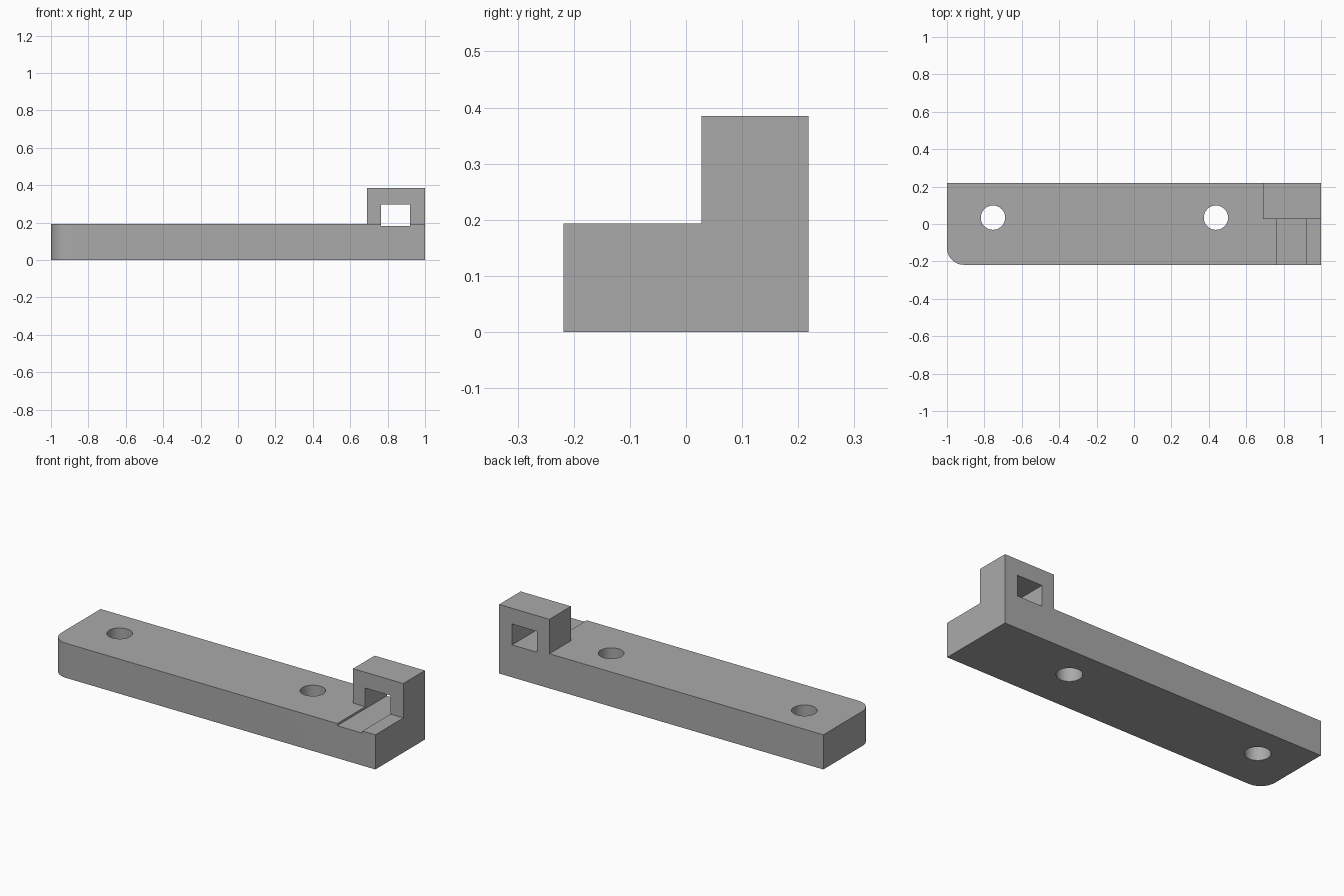
import bpy
import bmesh
from math import radians, sin, cos

default = bpy.data.objects.get("Cube")
if default:
    bpy.data.objects.remove(default, do_unlink=True)

HALF_X, HALF_Y = 1.0, 0.218
BAR_TOP, POST_TOP = 0.193, 0.385
CORNER = 0.09

grey = bpy.data.materials.new("plain grey")
grey.use_nodes = True
colour = (0.4, 0.4, 0.4, 1)
grey.diffuse_color = colour
grey.node_tree.nodes["Principled BSDF"].inputs["Base Color"].default_value = colour


def prism(name, outline, z0, z1):
    """Extrude a flat outline from z0 up to z1."""
    bm = bmesh.new()
    face = bm.faces.new([bm.verts.new((x, y, z0)) for x, y in outline])
    top = bmesh.ops.extrude_face_region(bm, geom=[face])["geom"]
    verts = [v for v in top if isinstance(v, bmesh.types.BMVert)]
    bmesh.ops.translate(bm, verts=verts, vec=(0, 0, z1 - z0))
    bmesh.ops.recalc_face_normals(bm, faces=bm.faces)
    mesh = bpy.data.meshes.new(name)
    bm.to_mesh(mesh)
    bm.free()
    mesh.materials.append(grey)
    obj = bpy.data.objects.new(name, mesh)
    bpy.context.collection.objects.link(obj)
    return obj


def rectangle(x0, x1, y0, y1):
    return [(x0, y0), (x1, y0), (x1, y1), (x0, y1)]


def arc(cx, cy, radius, start, end, steps):
    angles = [radians(start + (end - start) * i / steps) for i in range(steps + 1)]
    return [(cx + radius * cos(a), cy + radius * sin(a)) for a in angles]


def combine(body, tool, operation):
    """Apply a boolean to the body and discard the tool."""
    mod = body.modifiers.new(tool.name, "BOOLEAN")
    mod.object = tool
    mod.operation = operation
    mod.solver = "EXACT"
    bpy.context.view_layer.objects.active = body
    bpy.ops.object.modifier_apply(modifier=mod.name)
    bpy.data.objects.remove(tool, do_unlink=True)


# Long bar with one rounded front corner
outline = arc(-HALF_X + CORNER, -HALF_Y + CORNER, CORNER, 180, 270, 12)
outline += [(HALF_X, -HALF_Y), (HALF_X, HALF_Y), (-HALF_X, HALF_Y)]
bracket = prism("latch_bar", outline, 0, BAR_TOP)

# Raised block at the back of one end
combine(bracket, prism("end_block", rectangle(0.69, HALF_X, 0.028, HALF_Y), 0, POST_TOP), "UNION")

# Square tunnel that continues forward as a shallow groove
combine(bracket, prism("tunnel", rectangle(0.765, 0.92, -0.4, 0.4), 0.181, 0.297), "DIFFERENCE")

# Two round screw holes
for x in (-0.754, 0.438):
    hole = arc(x, 0.034, 0.065, 0, 360, 48)[:-1]
    combine(bracket, prism("screw_hole", hole, -0.1, 0.3), "DIFFERENCE")

# Smooth the curved walls, keep the edges sharp
bpy.ops.object.select_all(action="DESELECT")
bracket.select_set(True)
bpy.context.view_layer.objects.active = bracket
bpy.ops.object.shade_smooth_by_angle(angle=radians(30))
